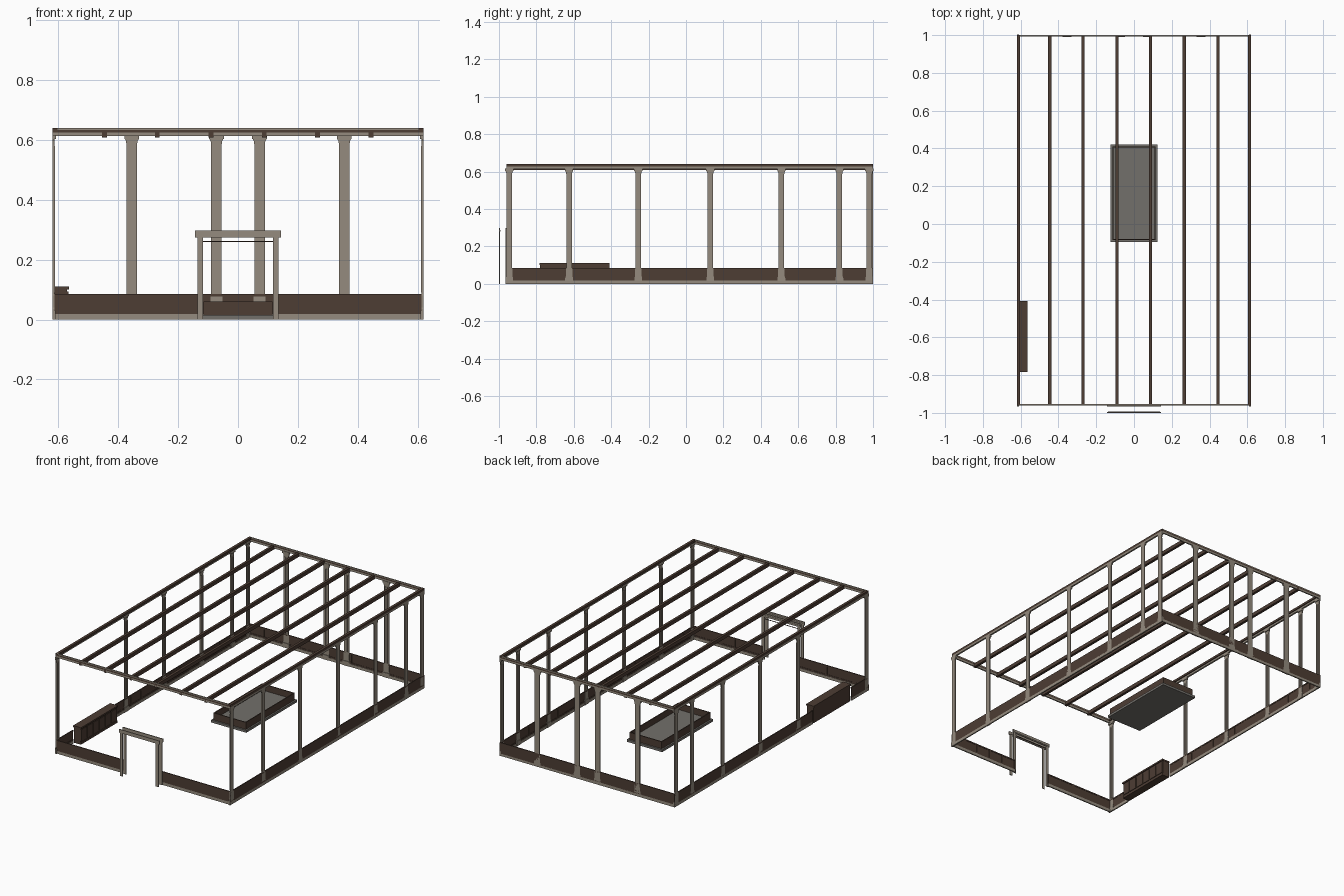
import bpy, bmesh
from mathutils import Matrix
from math import pi

if "Cube" in bpy.data.objects:
    bpy.data.objects.remove(bpy.data.objects["Cube"])


def material(name, rgb):
    m = bpy.data.materials.new(name)
    m.diffuse_color = (*rgb, 1)
    m.use_nodes = True
    m.node_tree.nodes["Principled BSDF"].inputs["Base Color"].default_value = m.diffuse_color
    return m


WOOD = material("dark_wood", (0.075, 0.047, 0.034))
STONE = material("warm_grey", (0.30, 0.26, 0.21))
SLATE = material("slate", (0.17, 0.16, 0.145))


def finish(name, bm, mat, matrix=Matrix()):
    bmesh.ops.recalc_face_normals(bm, faces=bm.faces)
    me = bpy.data.meshes.new(name)
    bm.to_mesh(me)
    bm.free()
    me.materials.append(mat)
    ob = bpy.data.objects.new(name, me)
    ob.matrix_world = matrix
    bpy.context.collection.objects.link(ob)
    return ob


def add_box(bm, x0, x1, y0, y1, z0, z1):
    m = Matrix.Translation(((x0 + x1) / 2, (y0 + y1) / 2, (z0 + z1) / 2))
    m = m @ Matrix.Diagonal((x1 - x0, y1 - y0, z1 - z0, 1))
    bmesh.ops.create_cube(bm, size=1, matrix=m)


def boxes(name, mat, *dims):
    bm = bmesh.new()
    for d in dims:
        add_box(bm, *d)
    return finish(name, bm, mat)


# Pilaster: flat shaft with flared cap and plinth, local -y faces into the room
def pilaster(name, x, y, angle, width):
    h = width / 2
    half = [(h + .005, 0), (h + .005, .035), (h + .002, .04), (h + .002, .08), (h, .085),
            (h, .585), (h + .002, .597), (h + .007, .606), (h + .007, .617)]
    outline = half + [(-a, z) for a, z in reversed(half)]
    bm = bmesh.new()
    face = bm.faces.new([bm.verts.new((a, 0, z)) for a, z in outline])
    ext = bmesh.ops.extrude_face_region(bm, geom=[face])
    bmesh.ops.translate(bm, vec=(0, -.006, 0),
                        verts=[v for v in ext["geom"] if isinstance(v, bmesh.types.BMVert)])
    # raised flutes, cap and foot mouldings
    for i in range(4):
        c = (i - 1.5) * width * .24
        add_box(bm, c - width * .08, c + width * .08, -.0085, -.005, .09, .58)
    add_box(bm, -h - .007, h + .007, -.011, 0, .604, .617)
    add_box(bm, -h - .006, h + .006, -.010, 0, 0, .03)
    finish(name, bm, STONE, Matrix.Translation((x, y, 0)) @ Matrix.Rotation(angle, 4, 'Z'))


X, Y0, Y1, T = .62, -.96, 1.0, .006
for i, y in enumerate((-.945, -.625, -.255, .13, .51, .82, .98)):
    pilaster(f"right_pilaster_{i}", X, y, -pi / 2, .03)
    if i != 1:
        pilaster(f"left_pilaster_{i}", -X, y, pi / 2, .03)
for i, x in enumerate((-.355, -.072, .072, .355)):
    pilaster(f"back_pilaster_{i}", x, Y1, 0, .035)


# Low wall panelling: thin board, base strip, cap rail and stiles
def wainscot(name, axis, at, inward, a, b):
    def d(depth, p, q, z0, z1):
        lo, hi = sorted((at, at + inward * depth))
        return (p, q, lo, hi, z0, z1) if axis == 'X' else (lo, hi, p, q, z0, z1)
    n = max(1, round((b - a) / .1))
    step = (b - a) / n
    parts = [d(.004, a, b, .015, .085), d(T, a, b, .077, .085), d(T, a, b, .018, .027)]
    for i in range(n + 1):
        c = a + i * step
        parts.append(d(.0055, max(a, c - .006), min(b, c + .006), .027, .077))
    boxes(name + "_panelling", WOOD, *parts)
    boxes(name + "_baseboard", STONE, d(.0075, a, b, 0, .018))


wainscot("right_wall", 'Y', X, -1, Y0, Y1)
wainscot("left_wall_rear", 'Y', -X, 1, -.40, Y1)
wainscot("left_wall_front", 'Y', -X, 1, Y0, -.79)
wainscot("back_wall", 'X', Y1, -1, -X, X)
wainscot("front_wall_left", 'X', Y0, 1, -X, -.13)
wainscot("front_wall_right", 'X', Y0, 1, .13, X)

# Crown frame around the ceiling
boxes("crown_sides", WOOD, *[(*sorted((s * X, s * .603)), Y0, Y1, .626, .64) for s in (-1, 1)])
boxes("crown_side_mouldings", STONE,
      *[(*sorted((s * X, s * .609)), Y0, Y1, .614, .626) for s in (-1, 1)])
for n, a, b in (("front", Y0, Y0 + .008), ("back", Y1 - .008, Y1)):
    boxes(f"crown_{n}_moulding", STONE, (-X, X, a, b, .614, .626), (-X, X, a, b, .634, .64))
    boxes(f"crown_{n}_strip", WOOD, (-X, X, a, b, .626, .634))

# Ceiling beams
for i, x in enumerate((-.446, -.27, -.09, .088, .266, .444)):
    boxes(f"ceiling_beam_{i}", WOOD, (x - .008, x + .008, Y0, Y1, .609, .632))

# Door casings on both faces of the front wall
for n, y in (("outer", -1.0), ("inner", -.965)):
    boxes(f"{n}_door_casing", STONE,
          (-.136, -.117, y, y + .005, 0, .275), (.117, .136, y, y + .005, 0, .275),
          (-.143, .143, y, y + .006, .275, .297), (-.138, .138, y, y + .008, .28, .288))
boxes("door_head_strip", WOOD, (-.117, .117, -.964, -.961, .26, .263))

# Sunken tray in the room centre: slab, floor and thin wooden sides
boxes("tray_base", SLATE, (-.125, .125, -.095, .42, 0, .015))
boxes("tray_floor", SLATE, (-.11, .11, -.08, .405, .015, .02))
boxes("tray_sides", WOOD,
      (-.115, -.109, -.085, .41, .015, .06), (.109, .115, -.085, .41, .015, .06),
      (-.109, .109, -.085, -.079, .015, .06), (-.109, .109, .404, .41, .015, .06))

# Low cabinet against the left wall
parts = [(-.617, -.571, -.78, -.41, 0, .1), (-.62, -.565, -.783, -.408, .1, .11),
         (-.617, -.567, -.78, -.41, 0, .014)]
for i in range(6):
    y = -.776 + i * .0615
    parts.append((-.571, -.567, y, y + .055, .02, .094))
boxes("wall_cabinet", WOOD, *parts)
